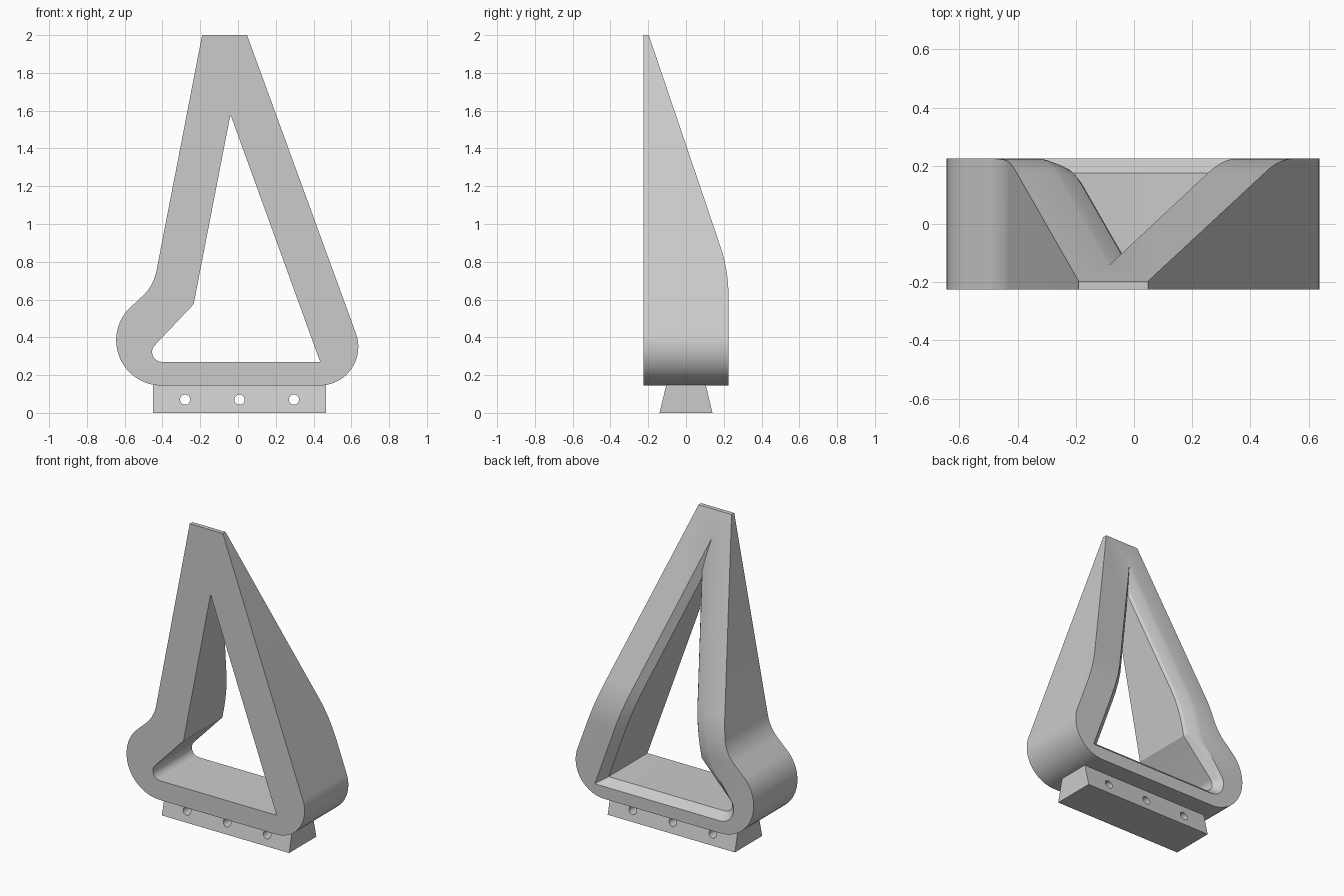
import bpy, bmesh, math
from mathutils import Vector

if "Cube" in bpy.data.objects:
    bpy.data.objects.remove(bpy.data.objects["Cube"], do_unlink=True)

grey = bpy.data.materials.new("light grey")
grey.use_nodes = True
grey.diffuse_color = (0.6, 0.6, 0.6, 1)
grey.node_tree.nodes["Principled BSDF"].inputs["Base Color"].default_value = (0.6, 0.6, 0.6, 1)


def loft(name, rings):
    """Closed solid through a list of rings with equal point counts."""
    bm = bmesh.new()
    loops = [[bm.verts.new(p) for p in ring] for ring in rings]
    n = len(loops[0])
    for a, b in zip(loops, loops[1:]):
        for i in range(n):
            j = (i + 1) % n
            bm.faces.new((a[i], a[j], b[j], b[i]))
    bm.faces.new(loops[0])
    bm.faces.new(loops[-1])
    bmesh.ops.recalc_face_normals(bm, faces=bm.faces)
    mesh = bpy.data.meshes.new(name)
    bm.to_mesh(mesh)
    bm.free()
    mesh.materials.append(grey)
    obj = bpy.data.objects.new(name, mesh)
    bpy.context.collection.objects.link(obj)
    return obj


def boolean(obj, cutter, operation):
    cutter.hide_render = True
    mod = obj.modifiers.new(operation, 'BOOLEAN')
    mod.operation, mod.solver, mod.object = operation, 'EXACT', cutter
    bpy.context.view_layer.objects.active = obj
    bpy.ops.object.modifier_apply(modifier=mod.name)
    bpy.data.objects.remove(cutter, do_unlink=True)


def arc(cx, cz, r, start, end, steps):
    angles = [math.radians(start + (end - start) * i / steps) for i in range(steps + 1)]
    return [(cx + r * math.cos(a), cz + r * math.sin(a)) for a in angles]


def smooth(obj):
    bpy.ops.object.select_all(action='DESELECT')
    obj.select_set(True)
    bpy.context.view_layer.objects.active = obj
    bpy.ops.object.shade_smooth_by_angle(angle=math.radians(20))


FRONT, BACK, TOP = -0.225, 0.225, 2.0
BEND_LOW, BEND_HIGH, SLOPE = 0.62, 0.894, 0.339


def back_y(z):
    """Depth of the back surface: upright, bending into a slope."""
    if z < BEND_LOW:
        return BACK
    if z < BEND_HIGH:
        return BACK - SLOPE * (z - BEND_LOW) ** 2 / (2 * (BEND_HIGH - BEND_LOW))
    return -0.197 + SLOPE * (TOP - z)


# Frame: outer outline trimmed by the tapering side profile
outline = [(-0.19, TOP), (0.048, TOP)]
outline += arc(0.432, 0.35, 0.205, 20, -90, 20)
outline += arc(-0.405, 0.385, 0.24, -90, -222, 24)
outline += arc(-0.677, 0.80, 0.25, -44, -11, 8)
frame = loft("frame", [[(x, y, z) for x, z in outline] for y in (FRONT, 0.4)])

side = [(FRONT - 0.1, -0.2), (BACK, -0.2)]
for i in range(11):
    z = BEND_LOW + (BEND_HIGH - BEND_LOW) * i / 10
    side.append((back_y(z), z))
side += [(back_y(2.2), 2.2), (FRONT - 0.1, 2.2)]
boolean(frame, loft("side_cutter", [[(x, y, z) for y, z in side] for x in (-1, 1)]), 'INTERSECT')

# Window outline; each edge has a bevel width and a bevel curve power
corners = [(-0.04, 1.58), (-0.235, 0.575)]
corners += arc(-0.403, 0.322, 0.052, 135, 270, 8) + [(0.435, 0.27)]
bevels = [(0.095, 1.8), (0.06, 1.4)] + [(0.045, 1)] * 10
window, edge_ids = [], []
for k, p in enumerate(corners):
    q = corners[(k + 1) % len(corners)]
    steps = 16 if abs(p[1] - q[1]) > 0.5 else 1
    for s in range(steps):
        window.append(Vector(p).lerp(Vector(q), s / steps))
        edge_ids.append(k)


def widened(t):
    """Window outline pushed outward, mitred at the corners."""
    result = []
    for i, p in enumerate(window):
        lines = []
        for a, b, k in ((window[i - 1], p, edge_ids[i - 1]),
                        (p, window[(i + 1) % len(window)], edge_ids[i])):
            d = (b - a).normalized()
            width, power = bevels[k]
            lines.append((Vector((d.y, -d.x)), width * t ** power))
        (n1, o1), (n2, o2) = lines
        det = n1.x * n2.y - n1.y * n2.x
        if abs(det) < 0.001:
            result.append(p + n1 * o1)
        else:
            result.append(p + Vector(((o1 * n2.y - o2 * n1.y) / det,
                                      (o2 * n1.x - o1 * n2.x) / det)))
    return result


# Outward is to the right of travel for this winding when reversed
if sum(a.x * b.y - b.x * a.y for a, b in zip(window, window[1:] + window[:1])) < 0:
    bevels = [(-w, p) for w, p in bevels]

# Window cutter: straight bore that flares near the back surface
DEPTH = 0.05
rings = [[(p.x, -1, p.y) for p in window]]
for t in (0, 0.33, 0.67, 0.9, 1.1):
    rings.append([(p.x, back_y(p.y) + (t - 1) * DEPTH, p.y) for p in widened(t)])
rings.append([(p.x, 1, p.y) for p in widened(1.1)])
boolean(frame, loft("window_cutter", rings), 'DIFFERENCE')
smooth(frame)

# Dovetail foot with three cross holes
foot_section = [(-0.14, 0), (0.14, 0), (0.105, 0.147), (-0.105, 0.147)]
foot = loft("dovetail_foot", [[(x, y, z) for y, z in foot_section] for x in (-0.45, 0.466)])
for x in (-0.28, 0.008, 0.296):
    circle = arc(x, 0.07, 0.027, 0, 345, 23)
    boolean(foot, loft("hole_cutter", [[(a, y, b) for a, b in circle] for y in (-0.3, 0.3)]), 'DIFFERENCE')
smooth(foot)
